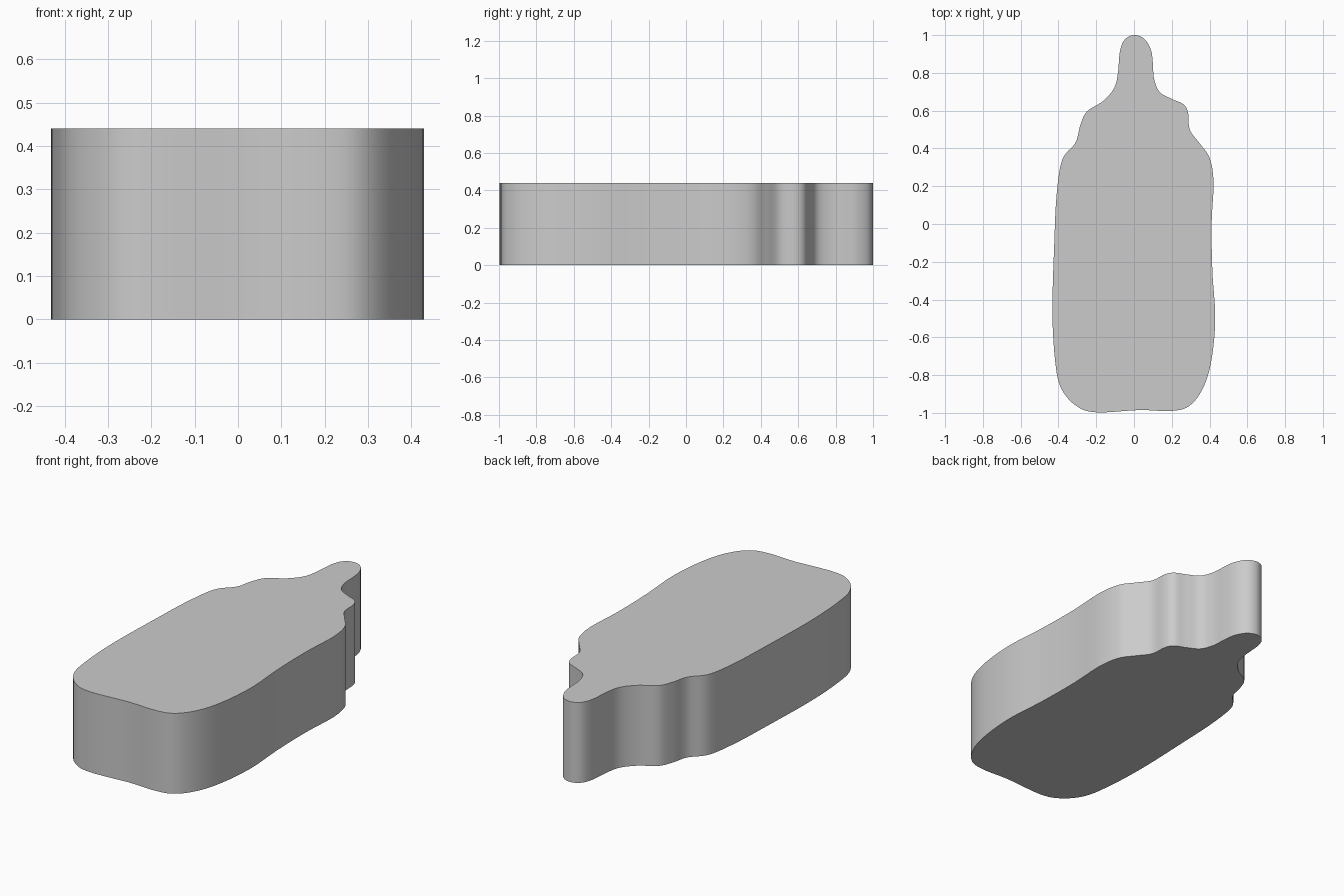
import bpy
import bmesh
import math
from mathutils import Vector

cube = bpy.data.objects.get("Cube")
if cube:
    bpy.data.objects.remove(cube, do_unlink=True)

HEIGHT = 0.44
STEPS = 6

# Outline control points, clockwise from the tip of the neck
OUTLINE = [
    (0, 1), (.055, .98), (.09, .92), (.1, .85), (.106, .77), (.135, .7),
    (.2, .662), (.26, .635), (.286, .59), (.295, .5), (.345, .43),
    (.4, .35), (.421, .22), (.411, 0), (.415, -.25), (.43, -.5),
    (.41, -.72), (.365, -.87), (.29, -.965), (.19, -.99), (.03, -.985),
    (-.2, -.997), (-.31, -.96), (-.39, -.86), (-.42, -.7), (-.432, -.45),
    (-.422, -.1), (-.41, .15), (-.38, .34), (-.31, .43), (-.285, .52),
    (-.25, .595), (-.165, .65), (-.105, .72), (-.085, .8), (-.075, .91),
    (-.05, .975),
]


def smooth_loop(points, steps):
    """Closed Catmull-Rom curve through the points."""
    pts = [Vector(p) for p in points]
    n = len(pts)
    result = []
    for i in range(n):
        a, b, c, d = (pts[(i + k) % n] for k in (-1, 0, 1, 2))
        for s in range(steps):
            t = s / steps
            result.append(b + t / 2 * ((c - a)
                          + t * (2 * a - 5 * b + 4 * c - d)
                          + t * t * (3 * b - a - 3 * c + d)))
    return result


# One plain grey material
grey = bpy.data.materials.new("light grey")
grey.use_nodes = True
colour = (0.6, 0.6, 0.6, 1)
grey.diffuse_color = colour
grey.node_tree.nodes["Principled BSDF"].inputs["Base Color"].default_value = colour

# Bottle-shaped slab: flat outline extruded straight up
bm = bmesh.new()
base = bm.faces.new([bm.verts.new((p.x, p.y, 0)) for p in smooth_loop(OUTLINE, STEPS)])
extruded = bmesh.ops.extrude_face_region(bm, geom=[base], use_keep_orig=True)
top_verts = [g for g in extruded["geom"] if isinstance(g, bmesh.types.BMVert)]
bmesh.ops.translate(bm, vec=(0, 0, HEIGHT), verts=top_verts)
bmesh.ops.recalc_face_normals(bm, faces=bm.faces)
mesh = bpy.data.meshes.new("bottle_slab")
bm.to_mesh(mesh)
bm.free()
mesh.materials.append(grey)

slab = bpy.data.objects.new("bottle_slab", mesh)
bpy.context.collection.objects.link(slab)
bpy.context.view_layer.objects.active = slab
slab.select_set(True)
bpy.ops.object.shade_smooth_by_angle(angle=math.radians(40))
